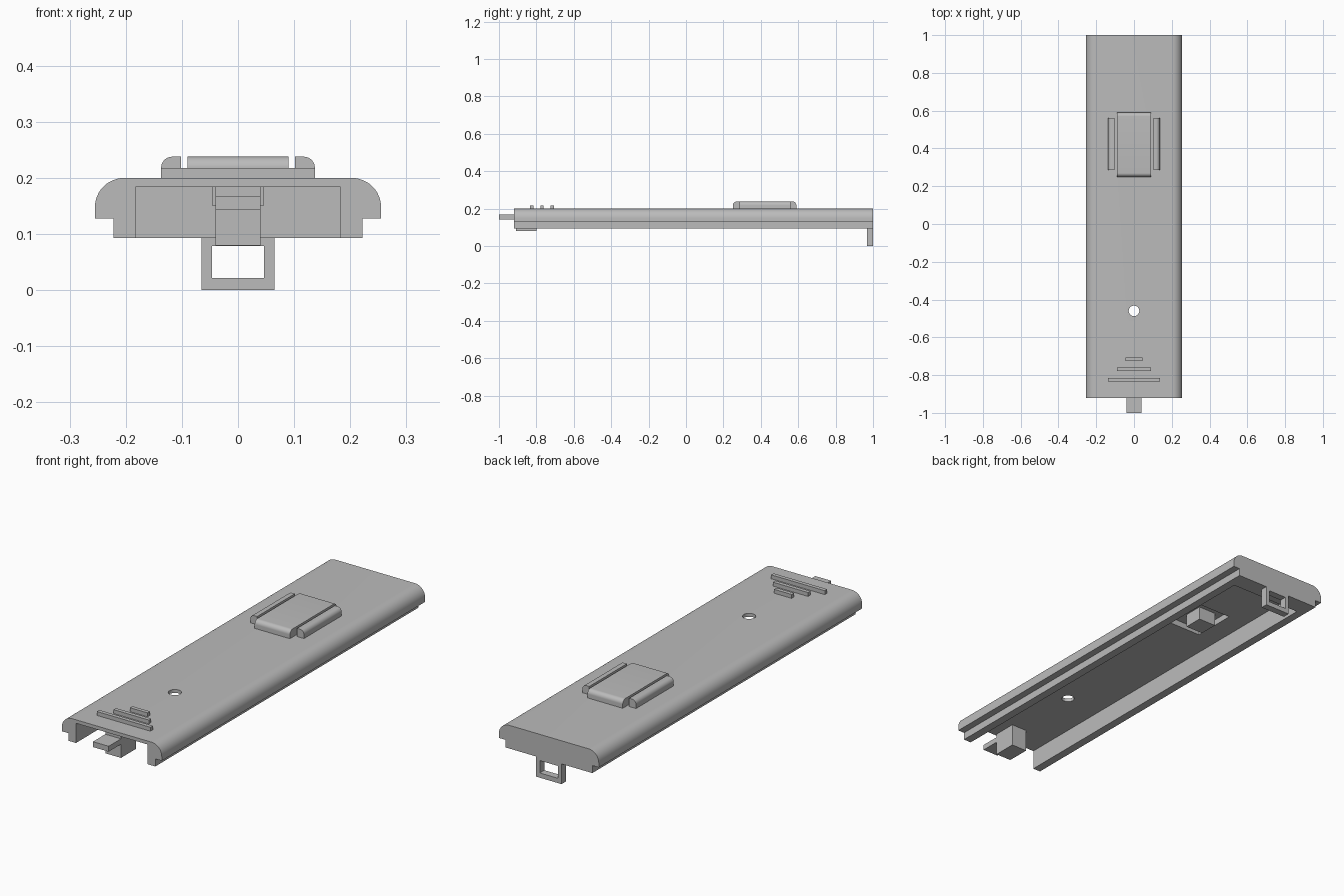
import bpy, bmesh
from math import sin, cos, pi, radians
from mathutils import Vector

cube = bpy.data.objects.get("Cube")
if cube:
    bpy.data.objects.remove(cube, do_unlink=True)

# Single grey plastic
grey = bpy.data.materials.new("grey_plastic")
grey.use_nodes = True
colour = (0.5, 0.5, 0.5, 1)
grey.diffuse_color = colour
grey.node_tree.nodes["Principled BSDF"].inputs["Base Color"].default_value = colour


def arc(cx, cz, r, start, end, steps=10):
    angles = [radians(start + (end - start) * i / steps) for i in range(steps + 1)]
    return [(cx + r * cos(a), cz + r * sin(a)) for a in angles]


def extrude(name, profile, axis, start, end):
    """Extrude a closed outline of (horizontal, z) points along x, y; or (x, y) along z."""
    place = {"x": lambda p, t: (t, p[0], p[1]),
             "y": lambda p, t: (p[0], t, p[1]),
             "z": lambda p, t: (p[0], p[1], t)}[axis]
    bm = bmesh.new()
    face = bm.faces.new([bm.verts.new(place(p, start)) for p in profile])
    move = Vector(place((0, 0), end - start))
    new = bmesh.ops.extrude_face_region(bm, geom=[face])["geom"]
    bmesh.ops.translate(bm, vec=move, verts=[g for g in new if isinstance(g, bmesh.types.BMVert)])
    if not any(f.is_valid and f is face for f in bm.faces):
        bm.faces.new([v for v in face.verts])
    bmesh.ops.recalc_face_normals(bm, faces=bm.faces)
    mesh = bpy.data.meshes.new(name)
    bm.to_mesh(mesh)
    bm.free()
    mesh.materials.append(grey)
    obj = bpy.data.objects.new(name, mesh)
    bpy.context.collection.objects.link(obj)
    return obj


def box(name, x0, x1, y0, y1, z0, z1):
    return extrude(name, [(x0, y0), (x1, y0), (x1, y1), (x0, y1)], "z", z0, z1)


def activate(obj):
    bpy.ops.object.select_all(action="DESELECT")
    obj.select_set(True)
    bpy.context.view_layer.objects.active = obj


def cut(obj, cutter):
    mod = obj.modifiers.new("cut", "BOOLEAN")
    mod.operation = "DIFFERENCE"
    mod.solver = "EXACT"
    mod.object = cutter
    activate(obj)
    bpy.ops.object.modifier_apply(modifier=mod.name)


# Cover shell with rounded shoulders and stepped skirts
half = [(0.222, 0.093), (0.222, 0.128), (0.255, 0.128)] + arc(0.203, 0.148, 0.052, 0, 90, 12)
cover = extrude("cover_shell", half + [(-x, z) for x, z in reversed(half)], "y", -0.92, 1)

# Raised pad with rounded ends, and its two side rails
pad_outline = [(0.25, 0.195)] + arc(0.27, 0.218, 0.02, 180, 90) \
    + arc(0.57, 0.218, 0.02, 90, 0) + [(0.59, 0.195)]
pad = extrude("raised_pad", pad_outline, "x", -0.09, 0.09)
rail_outline = [(0.102, 0.195), (0.137, 0.195)] + arc(0.117, 0.218, 0.02, 0, 90) + [(0.102, 0.238)]
rails = []
for side, name in ((1, "left_rail"), (-1, "right_rail")):
    rails.append(extrude(name, [(side * x, z) for x, z in rail_outline], "y", 0.285, 0.56))

# Channel, screw hole and pad recess
channel = box("channel_cutter", -0.183, 0.183, -1.1, 0.917, 0, 0.184)
hole = extrude("hole_cutter", arc(0, -0.46, 0.028, 0, 348.75, 31), "z", 0.1, 0.3)
recess = box("recess_cutter", -0.082, 0.082, 0.355, 0.565, 0.15, 0.212)
for cutter in (channel, hole, recess):
    cutter.hide_render = True
    cut(cover, cutter)
cut(pad, recess)
for cutter in (channel, hole, recess):
    bpy.data.objects.remove(cutter, do_unlink=True)

# Peg inside the recess
box("recess_peg", -0.045, 0.045, 0.42, 0.51, 0.15, 0.215)

# Grip ridges
for i, (y, w) in enumerate(((-0.825, 0.137), (-0.77, 0.09), (-0.715, 0.045))):
    box(f"grip_ridge_{i + 1}", -w, w, y - 0.009, y + 0.009, 0.195, 0.218)

# Front tongue and the block that carries it
box("tongue_block", -0.04, 0.04, -0.91, -0.80, 0.08, 0.19)
box("front_tongue", -0.04, 0.04, -1, -0.9, 0.143, 0.168)

# Rear latch loop
latch = box("rear_latch_loop", -0.065, 0.065, 0.967, 1, 0, 0.094)
window = box("latch_cutter", -0.046, 0.046, 0.9, 1.1, 0.022, 0.079)
window.hide_render = True
cut(latch, window)
bpy.data.objects.remove(window, do_unlink=True)

# Smooth the rounded parts
for obj in [cover, pad] + rails:
    activate(obj)
    bpy.ops.object.shade_smooth_by_angle(angle=radians(30))
